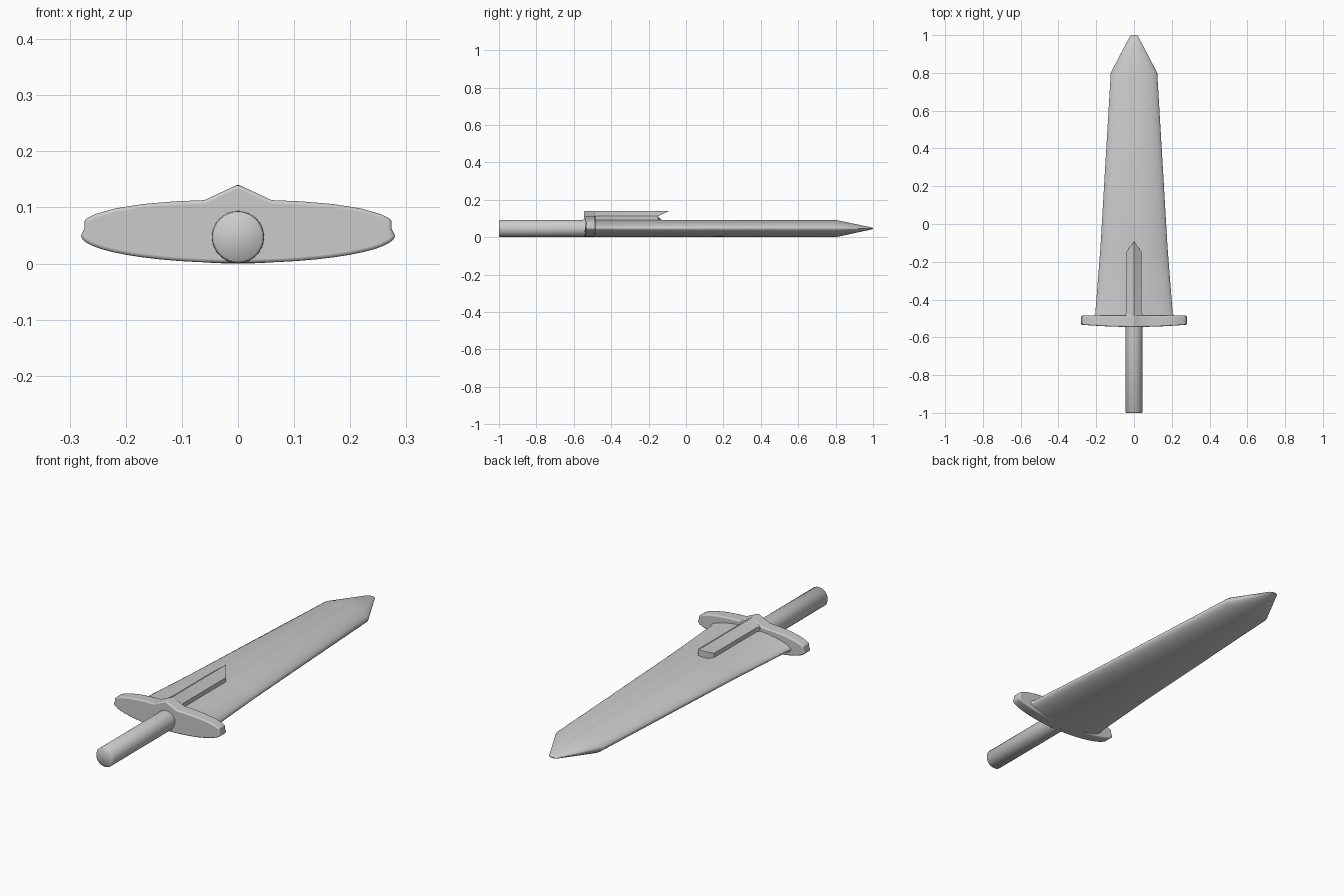
import bpy, bmesh, math

cube = bpy.data.objects.get("Cube")
if cube:
    bpy.data.objects.remove(cube, do_unlink=True)

steel = bpy.data.materials.new("pale grey steel")
steel.use_nodes = True
grey = (0.6, 0.6, 0.6, 1)
steel.diffuse_color = grey
steel.node_tree.nodes["Principled BSDF"].inputs["Base Color"].default_value = grey


def loft(name, rings, angle=40, bevel=0):
    """Bridge rings of equal length into a closed, capped solid."""
    bm = bmesh.new()
    loops = [[bm.verts.new(p) for p in ring] for ring in rings]
    n = len(loops[0])
    for a, b in zip(loops, loops[1:]):
        for i in range(n):
            j = (i + 1) % n
            bm.faces.new((a[i], a[j], b[j], b[i]))
    bm.faces.new(loops[0])
    bm.faces.new(loops[-1])
    bmesh.ops.recalc_face_normals(bm, faces=bm.faces)
    mesh = bpy.data.meshes.new(name)
    bm.to_mesh(mesh)
    bm.free()
    obj = bpy.data.objects.new(name, mesh)
    bpy.context.collection.objects.link(obj)
    mesh.materials.append(steel)
    if bevel:
        mod = obj.modifiers.new("soft edges", "BEVEL")
        mod.width, mod.segments, mod.limit_method = bevel, 3, "ANGLE"
        mod.angle_limit = math.radians(50)
    bpy.ops.object.select_all(action="DESELECT")
    obj.select_set(True)
    bpy.context.view_layer.objects.active = obj
    bpy.ops.object.shade_smooth_by_angle(angle=math.radians(angle))
    return obj


MID = 0.047


def lens(y, w, h, steps=48):
    """Lens-shaped blade section with a faint groove along the top."""
    ring = []
    for k in range(steps):
        t = 2 * math.pi * k / steps
        x, s = math.cos(t), math.sin(t)
        z = math.copysign(abs(s) ** 1.15, s) * h
        if s > 0:
            z -= 0.08 * h * max(0, 1 - abs(x) / 0.2)
        ring.append((x * w, y, MID + z))
    return ring


# Blade: flares at the guard, tapers, then narrows to a small blunt tip
blade = [(-0.50, 0.22, 0.047), (-0.475, 0.205, 0.047), (-0.13, 0.178, 0.047),
         (0.8, 0.123, 0.047), (0.99, 0.024, 0.006), (1.0, 0.015, 0.002)]
loft("blade", [lens(*s) for s in blade])

# Guard: half outline from the bottom to the peak, mirrored
half = [(0.28 * math.sin(t), 0.05 - 0.049 * math.cos(t))
        for t in [math.pi / 2 * k / 12 for k in range(13)]]
half += [(0.274, 0.062), (0.274, 0.078), (0.255, 0.088), (0.22, 0.098),
         (0.17, 0.106), (0.11, 0.111), (0.06, 0.113), (0, 0.141)]
outline = half + [(-x, z) for x, z in half[-2:0:-1]]


def guard_ring(y, bow):
    return [(x, y + bow * (x / 0.28) ** 2, z) for x, z in outline]


loft("guard", [guard_ring(-0.545, 0.012), guard_ring(-0.485, 0)], 50, 0.006)


# Raised central ridge with a pointed end
def ridge_ring(y, w, setback):
    return [(-w, y - setback, 0.05), (-w, y - setback, 0.112), (0, y, 0.14),
            (w, y - setback, 0.112), (w, y - setback, 0.05), (0, y, 0.05)]


loft("ridge", [ridge_ring(-0.5, 0.058, 0), ridge_ring(-0.47, 0.041, 0),
               ridge_ring(-0.09, 0.041, 0.06)], 30)


# Round grip
def circle(y, r, n=32):
    return [(r * math.cos(2 * math.pi * k / n), y,
             MID + r * math.sin(2 * math.pi * k / n)) for k in range(n)]


loft("grip", [circle(-1.0, 0.042), circle(-0.995, 0.046), circle(-0.56, 0.046),
              circle(-0.52, 0.047)], 60)
